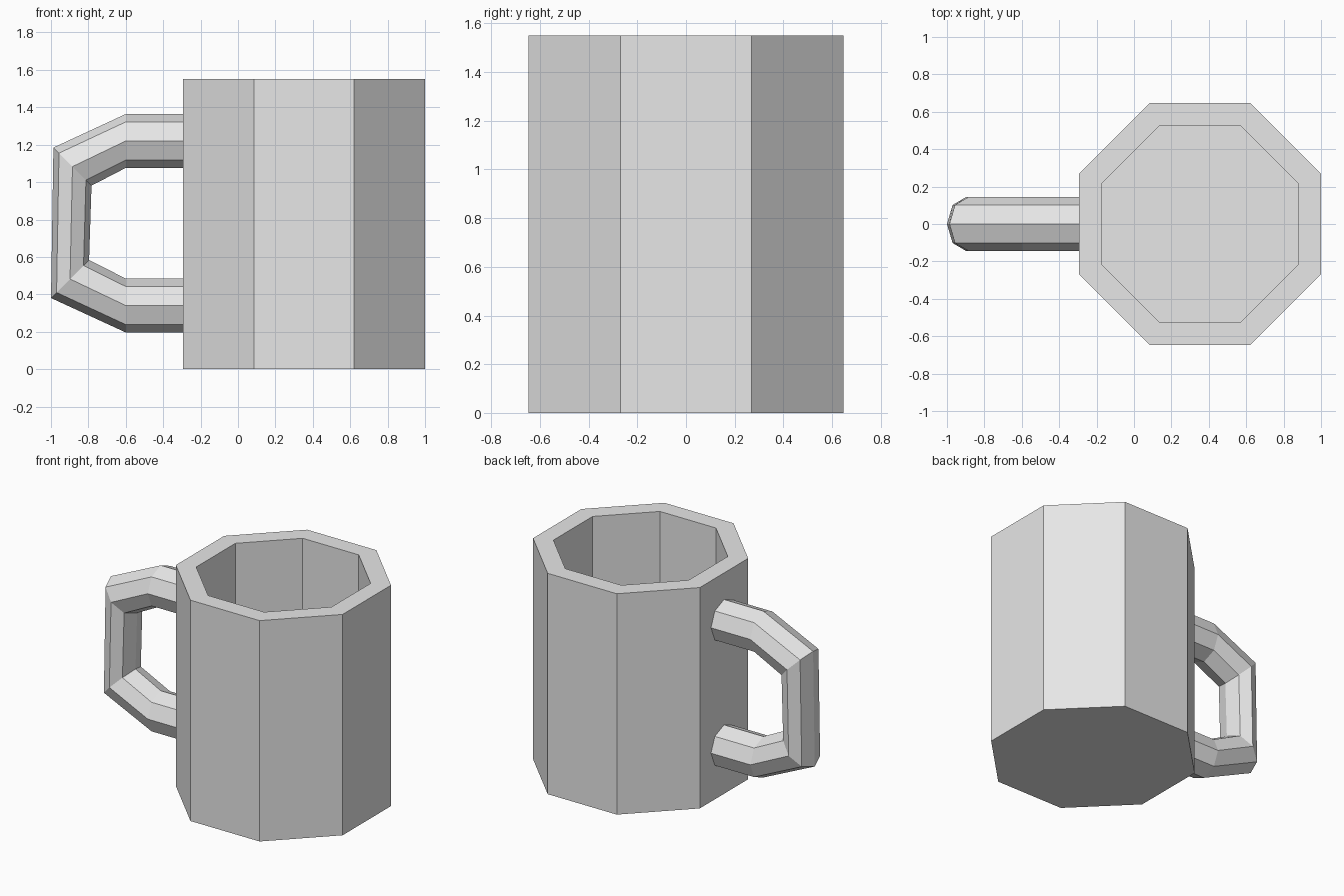
import bpy, bmesh
from math import pi, sin, cos
from mathutils import Vector

if "Cube" in bpy.data.objects:
    bpy.data.objects.remove(bpy.data.objects["Cube"], do_unlink=True)

SIDES = 8
CENTRE_X = 0.3525

grey = bpy.data.materials.new("light_grey")
grey.use_nodes = True
grey.diffuse_color = (0.8, 0.8, 0.8, 1)
grey.node_tree.nodes["Principled BSDF"].inputs["Base Color"].default_value = (0.8, 0.8, 0.8, 1)


def skin_rings(name, rings):
    """Join a series of rings with quads and cap both ends."""
    bm = bmesh.new()
    loops = [[bm.verts.new(p) for p in ring] for ring in rings]
    for a, b in zip(loops, loops[1:]):
        for i in range(SIDES):
            j = (i + 1) % SIDES
            bm.faces.new((a[i], a[j], b[j], b[i]))
    bm.faces.new(loops[0])
    bm.faces.new(loops[-1])
    bmesh.ops.recalc_face_normals(bm, faces=bm.faces)
    mesh = bpy.data.meshes.new(name)
    bm.to_mesh(mesh)
    bm.free()
    mesh.materials.append(grey)
    obj = bpy.data.objects.new(name, mesh)
    bpy.context.collection.objects.link(obj)
    return obj


def cup_ring(apothem, z):
    """Level octagon with flat sides facing the axes."""
    r = apothem / cos(pi / SIDES)
    angles = [(i + 0.5) * 2 * pi / SIDES for i in range(SIDES)]
    return [(CENTRE_X + r * cos(a), r * sin(a), z) for a in angles]


def handle_ring(x, z, tilt, r=0.144):
    """Octagon across the handle, its upright axis leaning by tilt."""
    out = Vector((-sin(tilt), 0, cos(tilt)))
    side = Vector((0, 1, 0))
    angles = [i * 2 * pi / SIDES for i in range(SIDES)]
    return [Vector((x, 0, z)) + r * (cos(a) * out + sin(a) * side) for a in angles]


# Cup: outer wall, rim, inner wall and floor in one skin
skin_rings("cup_body", [cup_ring(0.6475, 0), cup_ring(0.6475, 1.55),
                        cup_ring(0.525, 1.55), cup_ring(0.525, 0.13)])

# Handle: swept from the upper joint round to the lower joint
skin_rings("handle", [handle_ring(x, z, tilt) for x, z, tilt in (
    (-0.28, 1.22, 0), (-0.6, 1.22, 0), (-0.885, 1.083, pi / 4),
    (-0.898, 0.482, pi * 3 / 4), (-0.6, 0.34, pi), (-0.28, 0.34, pi))])
